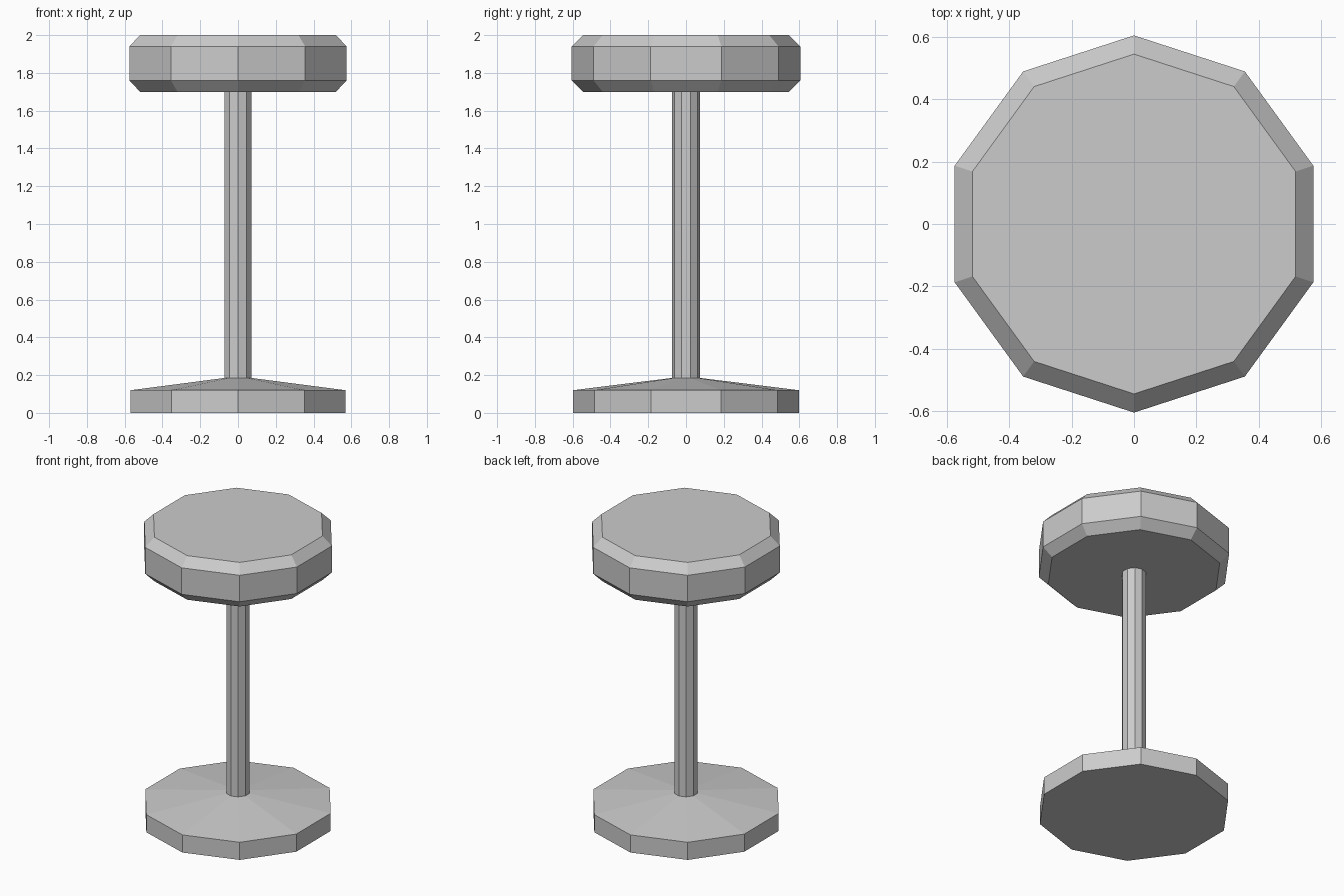
import bpy, bmesh
from math import cos, sin, pi

if "Cube" in bpy.data.objects:
    bpy.data.objects.remove(bpy.data.objects["Cube"])

SIDES = 10


def lathe(name, profile):
    """Closed ten-sided solid from (radius, z) rings, with a corner facing -y."""
    bm = bmesh.new()
    rings = []
    for r, z in profile:
        angles = [-pi / 2 + 2 * pi * i / SIDES for i in range(SIDES)]
        rings.append([bm.verts.new((r * cos(a), r * sin(a), z)) for a in angles])
    for low, high in zip(rings, rings[1:]):
        for i in range(SIDES):
            j = (i + 1) % SIDES
            bm.faces.new((low[i], low[j], high[j], high[i]))
    bm.faces.new(rings[0][::-1])
    bm.faces.new(rings[-1])
    mesh = bpy.data.meshes.new(name)
    bm.to_mesh(mesh)
    bm.free()
    obj = bpy.data.objects.new(name, mesh)
    bpy.context.collection.objects.link(obj)
    return obj


# Floor plate with a shallow sloped top
lathe("base", [(0.598, 0), (0.598, 0.12), (0.075, 0.185)])

# Central post
lathe("pole", [(0.075, 0.18), (0.075, 1.70)])

# Round cushion with chamfered top and bottom rims
lathe("seat", [(0.545, 1.70), (0.605, 1.76), (0.605, 1.94), (0.545, 2.0)])
